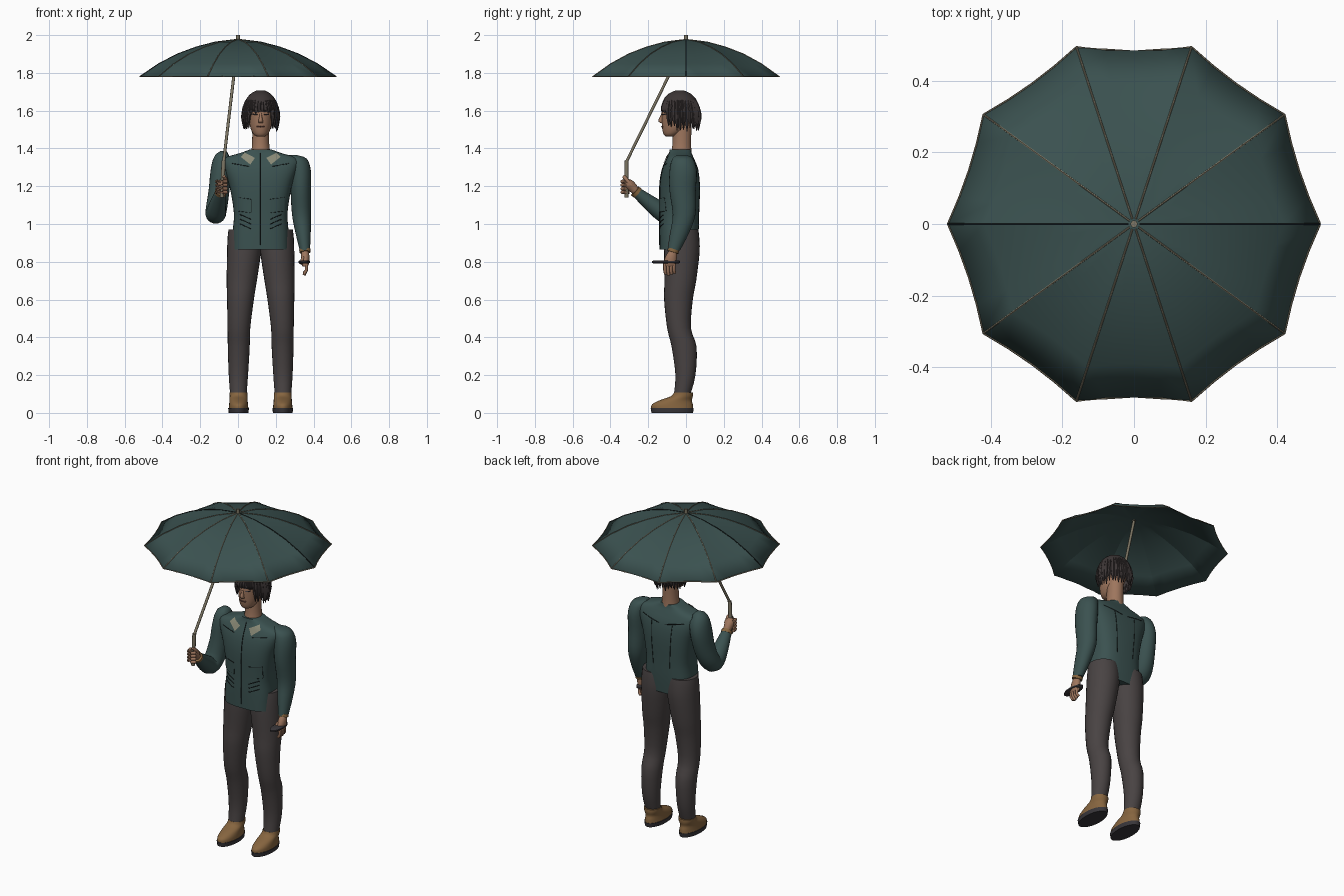
import bpy, bmesh, math, random
from mathutils import Vector
from mathutils.bvhtree import BVHTree

random.seed(4)
if "Cube" in bpy.data.objects:
    bpy.data.objects.remove(bpy.data.objects["Cube"])
CX = 0.12  # centre line of the figure


def material(name, rgb):
    m = bpy.data.materials.new(name)
    m.use_nodes = True
    m.diffuse_color = (*rgb, 1)
    m.node_tree.nodes["Principled BSDF"].inputs["Base Color"].default_value = (*rgb, 1)
    return m


TEAL = material("dark teal cloth", (.043, .083, .08))
GREY = material("charcoal cloth", (.066, .056, .056))
SKIN = material("skin", (.34, .18, .11))
TAN = material("tan leather", (.24, .13, .05))
HAIR = material("dark hair", (.045, .036, .036))
METAL = material("aged metal", (.21, .185, .13))
PATCH = material("pale olive", (.25, .25, .18))
SOLE = material("dark rubber", (.04, .037, .042))
SEAM = material("seam black", (.008, .012, .012))
LIP = material("lip brown", (.13, .06, .045))


def finish(bm, name, mat, angle=50):
    bmesh.ops.recalc_face_normals(bm, faces=bm.faces)
    me = bpy.data.meshes.new(name)
    bm.to_mesh(me)
    bm.free()
    ob = bpy.data.objects.new(name, me)
    bpy.context.collection.objects.link(ob)
    me.materials.append(mat)
    bpy.ops.object.select_all(action="DESELECT")
    bpy.context.view_layer.objects.active = ob
    ob.select_set(True)
    bpy.ops.object.shade_smooth_by_angle(angle=math.radians(angle))
    return ob


def loft(name, rings, mat, flat=True, steps=3, segs=24, power=1.0):
    """Smooth skin through rings (x, y, z, rx, ry); rings lie flat or follow the path."""
    r = [Vector(v) for v in rings]
    r = [r[0]] + r + [r[-1]]
    path = []
    for a, b, c, d in zip(r, r[1:], r[2:], r[3:]):
        for i in range(steps):
            t = i / steps
            path.append(b + (c - a) * (t / 2) + (a - b * 2.5 + c * 2 - d * .5) * t * t
                        + (b * 1.5 - a * .5 - c * 1.5 + d * .5) * t ** 3)
    path.append(r[-1])
    bm, loops = bmesh.new(), []
    for i, p in enumerate(path):
        c = Vector(p[:3])
        t = Vector((0, 0, 1))
        if not flat:
            t = Vector((path[min(i + 1, len(path) - 1)] - path[max(i - 1, 0)])[:3]).normalized()
        u = (Vector((1, 0, 0)) - t * t.x).normalized()
        v = t.cross(u)
        ring = []
        for k in range(segs):
            a = math.tau * k / segs
            co, si = math.cos(a), math.sin(a)
            ring.append(bm.verts.new(c + u * p[3] * math.copysign(abs(co) ** power, co)
                                     + v * p[4] * math.copysign(abs(si) ** power, si)))
        loops.append(ring)
    for lo, hi in zip(loops, loops[1:]):
        for k in range(segs):
            n = (k + 1) % segs
            bm.faces.new((lo[k], lo[n], hi[n], hi[k]))
    bm.faces.new(loops[0])
    bm.faces.new(loops[-1])
    return finish(bm, name, mat)


def rod(name, pts, radius, mat, segs=10):
    return loft(name, [(*p, radius, radius) for p in pts], mat, False, 1, segs)


def surface_of(ob):
    return BVHTree.FromPolygons([v.co for v in ob.data.vertices], [p.vertices for p in ob.data.polygons])


def project(tree, x, z, side, lift=.002):
    hit = tree.ray_cast(Vector((x, side, z)), Vector((0, -side, 0)))[0]
    return hit + Vector((0, side * lift, 0)) if hit else Vector((x, 0, z))


def seam(name, tree, ends, mat, side=-1, radius=.0025, n=10):
    """Thin line laid over a surface between (x, z) ends, x from the centre line."""
    (x0, z0), (x1, z1) = ends
    pts = [project(tree, CX + x0 + (x1 - x0) * i / n, z0 + (z1 - z0) * i / n, side, 0) for i in range(n + 1)]
    rod(name, pts, radius, mat, 6)


def patch(name, tree, corners, mat, n=4, lift=.005):
    """Four cornered plate laid over the front of a surface."""
    a, b, c, d = [Vector(p) for p in corners]
    bm = bmesh.new()
    g = [[bm.verts.new(project(tree, *(a.lerp(b, i / n).lerp(d.lerp(c, i / n), j / n) + Vector((CX, 0))),
                               -1, lift)) for i in range(n + 1)] for j in range(n + 1)]
    for j in range(n):
        for i in range(n):
            bm.faces.new((g[j][i], g[j][i + 1], g[j + 1][i + 1], g[j + 1][i]))
    finish(bm, name, mat)


# Umbrella canopy: ten gores with slightly hollow edges
R, GORES, SUB = .52, 10, 4
profile = [(.015, 1.976), (.12, 1.963), (.22, 1.937), (.32, 1.9), (.42, 1.848), (R, 1.78)]


def gore_point(k, r, z):
    f = (k % SUB) / SUB
    a, b = [Vector((math.cos(t), math.sin(t), 0)) for t in
            (math.tau * (k // SUB) / GORES, math.tau * (k // SUB + 1) / GORES)]
    p = a.lerp(b, f) * r * (1 - .08 * f * (1 - f))
    return Vector((p.x, p.y, z))


bm = bmesh.new()
grid = [[bm.verts.new(gore_point(k, r, z)) for k in range(GORES * SUB)] for r, z in profile]
for lo, hi in zip(grid, grid[1:]):
    for k in range(GORES * SUB):
        n = (k + 1) % (GORES * SUB)
        bm.faces.new((lo[k], lo[n], hi[n], hi[k]))
bm.faces.new(grid[0])
canopy = finish(bm, "umbrella_canopy", TEAL, 10)
solid = canopy.modifiers.new("thickness", "SOLIDIFY")
solid.thickness = .003
for g in range(GORES):
    rod("umbrella_rib", [gore_point(g * SUB, r, z) for r, z in profile], .0028,
        SEAM if g % 5 == 0 else METAL, 6)
rod("canopy_hem", [gore_point(k % (GORES * SUB), R, 1.78) for k in range(GORES * SUB + 1)], .0028, METAL, 6)
rod("umbrella_tip", [(0, 0, 1.97), (0, 0, 2)], .01, METAL)
rod("umbrella_shaft", [(0, 0, 1.97), (-.076, -.315, 1.33)], .008, METAL)
rod("umbrella_handle", [(-.076, -.315, 1.335), (-.085, -.315, 1.14)], .011, METAL)

# Jacket body
jacket = loft("jacket", [(CX, -.04, .865, .15, .1), (CX, -.037, .96, .148, .104), (CX, -.035, 1.06, .142, .105),
                         (CX, -.033, 1.2, .165, .107), (CX, -.031, 1.29, .195, .095), (CX, -.03, 1.345, .2, .073),
                         (CX, -.03, 1.375, .11, .06), (CX, -.03, 1.395, .056, .056)], TEAL, power=.7, segs=40)
coat = surface_of(jacket)
seam("front_closure", coat, [(0, .89), (0, 1.375)], SEAM, n=24)
for s in (1, -1):
    patch("lapel", coat, [(s * .03, 1.35), (s * .055, 1.315), (s * .105, 1.355), (s * .085, 1.378)], PATCH, lift=.007)
    patch("pocket", coat, [(s * .05, 1.06), (s * .125, 1.07), (s * .125, 1.14), (s * .05, 1.13)], TEAL)
    for z in (1.07, 1.14):
        seam("pocket_edge", coat, [(s * .05, z - .01), (s * .125, z)], SEAM, radius=.002)
    for x, lo, hi in ((.05, 1.06, 1.13), (.125, 1.07, 1.14)):
        seam("pocket_side", coat, [(s * x, lo), (s * x, hi)], SEAM, radius=.0015)
    for z in (.975, 1.0, 1.025):
        seam("waist_crease", coat, [(s * .05, z), (s * .11, z + .025)], SEAM, radius=.0025)
    seam("chest_yoke", coat, [(s * .06, 1.305), (s * .15, 1.32)], SEAM, radius=.002)
    seam("back_yoke", coat, [(s * .02, 1.29), (s * .14, 1.315)], SEAM, side=1, radius=.002)
    seam("back_seam", coat, [(s * .07, 1.3), (s * .055, 1.03)], SEAM, side=1, radius=.002)

# Sleeves
loft("left_sleeve", [(.29, -.02, 1.365, .02, .025), (.315, -.018, 1.345, .05, .055), (.33, -.015, 1.28, .056, .072),
                     (.332, -.018, 1.18, .054, .07), (.336, -.01, 1.05, .05, .06), (.345, -.035, .95, .04, .05),
                     (.354, -.065, .86, .027, .033)], TEAL)
loft("right_sleeve", [(-.05, -.02, 1.365, .02, .025), (-.075, -.018, 1.345, .05, .055), (-.09, -.015, 1.28, .055, .072),
                      (-.1, -.03, 1.18, .055, .067), (-.113, -.06, 1.09, .056, .058), (-.118, -.105, 1.054, .054, .052),
                      (-.11, -.17, 1.095, .046, .044), (-.092, -.262, 1.168, .029, .028)], TEAL, flat=False)

# Hands, with fingers and cuffs
rod("left_cuff", [(.354, -.065, .866), (.355, -.07, .85)], .03, TAN, 16)
loft("left_hand", [(.355, -.068, .86, .018, .02), (.356, -.078, .83, .022, .03), (.356, -.086, .79, .02, .034),
                   (.355, -.088, .775, .014, .03)], SKIN)
for i in range(4):
    y = -.112 + i * .016
    rod("left_finger", [(.362, y, .79), (.362, y, .755), (.35, y + .004, .73 + .006 * abs(i - 1))], .0085, SKIN, 8)
rod("left_thumb", [(.345, -.1, .825), (.333, -.115, .79)], .009, SKIN, 8)
loft("held_case", [(.35, -.105, .79, .022, .065), (.35, -.105, .795, .031, .074), (.35, -.105, .803, .031, .074),
                   (.35, -.105, .808, .022, .065)], SOLE, steps=1)
rod("right_cuff", [(-.093, -.256, 1.163), (-.09, -.27, 1.175)], .031, TAN, 16)
loft("right_hand", [(-.09, -.262, 1.17, .019, .02), (-.088, -.285, 1.195, .025, .026), (-.084, -.305, 1.215, .028, .025),
                    (-.082, -.318, 1.23, .016, .014)], SKIN, flat=False)
for i in range(4):
    z = 1.168 + i * .019
    rod("right_finger", [(-.112, -.3, z), (-.106, -.328, z), (-.08, -.338, z), (-.06, -.322, z)], .0095, SKIN, 8)
rod("right_thumb", [(-.066, -.29, 1.205), (-.064, -.315, 1.235), (-.075, -.33, 1.252)], .01, SKIN, 8)

# Trousers and shoes
leg = [(.085, -.02, .97, .085, .085), (.085, -.02, .93, .09, .09), (.088, -.022, .85, .09, .094),
       (.1, -.03, .7, .08, .084), (.107, -.04, .6, .071, .076), (.115, -.037, .45, .06, .063),
       (.116, -.01, .35, .058, .066), (.118, -.003, .2, .051, .053), (.118, -.022, .09, .043, .043)]
sole = [(.117, -.073, 0, .052, .11), (.117, -.073, .025, .055, .114)]
shoe = [(.117, -.073, .024, .052, .111), (.117, -.072, .045, .05, .108), (.117, -.055, .066, .048, .086),
        (.117, -.022, .088, .047, .058), (.117, -.014, .108, .047, .05)]
for side, s in (("left", 1), ("right", -1)):
    for part, rings, mat in (("trouser_leg", leg, GREY), ("sole", sole, SOLE), ("shoe", shoe, TAN)):
        loft(side + "_" + part, [(CX + s * r[0], *r[1:]) for r in rings], mat)

# Neck, head and face
loft("neck", [(CX, -.025, 1.37, .052, .055), (CX, -.022, 1.43, .045, .049), (CX, -.02, 1.54, .045, .05)], SKIN)
head = loft("head", [(CX, -.085, 1.462, .018, .02), (CX, -.078, 1.474, .037, .04), (CX, -.06, 1.505, .053, .066),
                     (CX, -.045, 1.55, .063, .084), (CX, -.037, 1.61, .07, .09), (CX, -.035, 1.66, .058, .07),
                     (CX, -.035, 1.69, .02, .025)], SKIN)
face = surface_of(head)
loft("nose", [(CX, -.128, 1.535, .012, .008), (CX, -.132, 1.546, .012, .015), (CX, -.127, 1.57, .007, .01),
              (CX, -.122, 1.595, .005, .005)], SKIN, segs=12)
seam("mouth", face, [(-.02, 1.515), (.02, 1.515)], LIP, radius=.004)
for s in (1, -1):
    seam("eye", face, [(s * .018, 1.579), (s * .042, 1.581)], SOLE, radius=.0035)
    seam("eyebrow", face, [(s * .014, 1.597), (s * .048, 1.6)], HAIR, radius=.004)

# Hair cap with rows of hanging locks
loft("hair_cap", [(CX, -.028, 1.592, .08, .09), (CX, -.03, 1.62, .086, .096), (CX, -.032, 1.66, .077, .086),
                  (CX, -.033, 1.69, .052, .058), (CX, -.033, 1.708, .02, .02)], HAIR)
for row, count in enumerate((34, 28)):
    for i in range(count):
        a = math.tau * (i + row / 2) / count
        c, s = math.cos(a), math.sin(a)
        front = max(0, -s)
        low = 1.505 + .015 * row + random.uniform(-.018, .012) + (.085 if front > .72 else .03 * front)
        flare = 1.0 + .12 * (1 - front) + random.uniform(-.03, .03)
        rings = [(CX + c * .074, -.032 + s * .083, 1.655, .006, .006),
                 (CX + c * .086, -.03 + s * .095, 1.615, .0105, .0105),
                 (CX + c * .083 * flare, -.03 + s * .091 * flare, (1.615 + low) / 2, .011, .011),
                 (CX + c * .08 * flare, -.03 + s * .086 * flare, low, .002, .002)]
        loft("hair_lock", rings, HAIR, flat=False, steps=2, segs=6)
